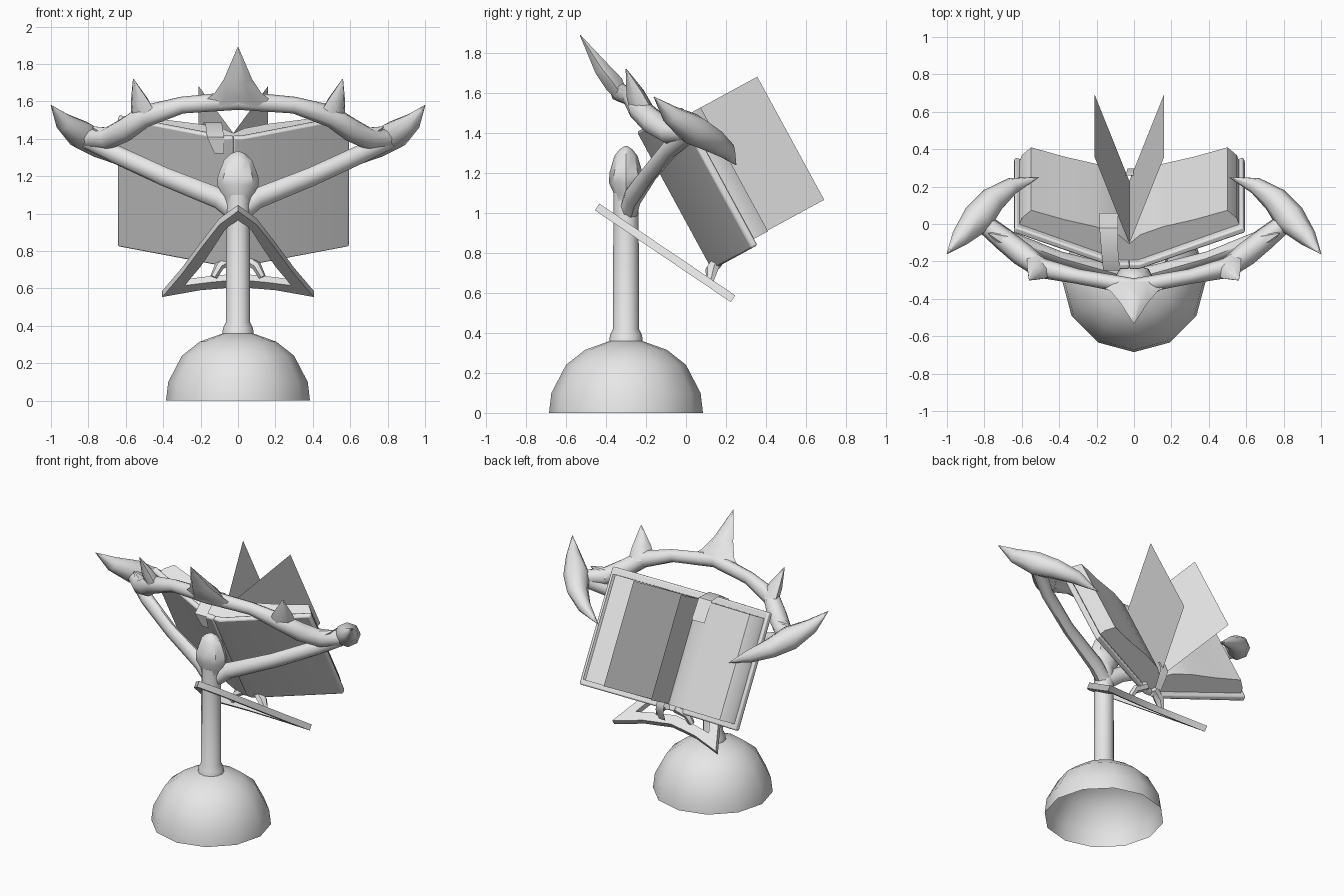
import bpy, bmesh, math
from mathutils import Vector

if "Cube" in bpy.data.objects:
    bpy.data.objects.remove(bpy.data.objects["Cube"])

mat = bpy.data.materials.new("light_grey")
mat.diffuse_color = (0.8, 0.8, 0.8, 1)
mat.use_nodes = True
mat.node_tree.nodes["Principled BSDF"].inputs["Base Color"].default_value = mat.diffuse_color


def make(name, verts, faces, smooth=40, bevel=0):
    me = bpy.data.meshes.new(name)
    me.from_pydata([tuple(v) for v in verts], [], faces)
    bm = bmesh.new()
    bm.from_mesh(me)
    bmesh.ops.remove_doubles(bm, verts=bm.verts, dist=0.0005)
    bmesh.ops.recalc_face_normals(bm, faces=bm.faces)
    bm.to_mesh(me)
    bm.free()
    me.materials.append(mat)
    ob = bpy.data.objects.new(name, me)
    bpy.context.collection.objects.link(ob)
    if bevel:
        m = ob.modifiers.new("bevel", 'BEVEL')
        m.width, m.segments = bevel, 2
    if smooth:
        bpy.ops.object.select_all(action='DESELECT')
        ob.select_set(True)
        bpy.context.view_layer.objects.active = ob
        bpy.ops.object.shade_smooth_by_angle(angle=math.radians(smooth))
    return ob


def rings_to_mesh(name, rings, cap=(True, True), smooth=40):
    n = len(rings[0])
    verts = [v for r in rings for v in r]
    faces = [(i * n + j, i * n + (j + 1) % n, (i + 1) * n + (j + 1) % n, (i + 1) * n + j)
             for i in range(len(rings) - 1) for j in range(n)]
    if cap[0]:
        faces.append(tuple(range(n)))
    if cap[1]:
        faces.append(tuple(range(len(verts) - n, len(verts))))
    return make(name, verts, faces, smooth)


def lathe(name, profile, sides, sx=1, flute=0, cap=(True, True), smooth=40):
    rings = []
    for r, z in profile:
        ring = []
        for k in range(sides):
            a = 2 * math.pi * k / sides
            rr = r * (1 - flute * (k % 2))
            ring.append((rr * sx * math.cos(a), -0.3 + rr * math.sin(a), z))
        rings.append(ring)
    return rings_to_mesh(name, rings, cap, smooth)


def loft(name, path, sides=8, smooth=50):
    """Tube along points (x, y, z, horizontal radius, other radius)."""
    pts = [Vector(p[:3]) for p in path]
    rings = []
    for i, p in enumerate(pts):
        t = (pts[min(i + 1, len(pts) - 1)] - pts[max(i - 1, 0)]).normalized()
        a = t.cross(Vector((0, 0, 1))).normalized()
        b = a.cross(t)
        ra, rb = max(path[i][3], 0.002), max(path[i][4], 0.002)
        rings.append([p + a * ra * math.cos(2 * math.pi * k / sides)
                      + b * rb * math.sin(2 * math.pi * k / sides) for k in range(sides)])
    return rings_to_mesh(name, rings, smooth=smooth)


def flip(path, s):
    return [(p[0] * s,) + tuple(p[1:]) for p in path]


# Stand: hollow dome base, pole and bud finial
lathe("dome_base", [(0.385, 0), (0.373, 0.1), (0.30, 0.24), (0.205, 0.315), (0.08, 0.36)],
      12, cap=(False, True))
lathe("pole", [(0.085, 0.35), (0.08, 0.39), (0.065, 0.42), (0.063, 1.1)], 12)
lathe("finial", [(0.05, 1.03), (0.058, 1.09), (0.085, 1.15), (0.083, 1.2),
                 (0.058, 1.285), (0.03, 1.32), (0.004, 1.335)], 8, sx=1.3)

# Crown arc with its spikes
half = [(0.8, 0.0, 1.40, .05, .05), (0.7, -0.08, 1.40, .06, .06), (0.6, -0.16, 1.45, .065, .065),
        (0.5, -0.235, 1.52, .055, .06), (0.3, -0.28, 1.58, .04, .045)]
loft("crown_arc", flip(half, -1) + [(0, -0.335, 1.605, .045, .05)] + flip(half[::-1], 1))
loft("centre_spike", [(0, -0.32, 1.585, .2, .04), (0, -0.36, 1.645, .125, .055),
                      (0, -0.42, 1.72, .075, .045), (0, -0.53, 1.89, 0, 0)], 6)

for s, side in ((-1, "left"), (1, "right")):
    loft(side + "_spike", flip([(0.5, -0.22, 1.51, .09, .05), (0.525, -0.255, 1.6, .06, .04),
                                (0.56, -0.3, 1.72, 0, 0)], s), 6)
    loft(side + "_small_spike", flip([(0.68, -0.09, 1.41, .06, .06),
                                      (0.78, -0.05, 1.465, 0, 0)], s), 6)
    # Crescent horn
    loft(side + "_horn", flip([(1, -.16, 1.58, 0, 0), (.93, -.075, 1.49, .05, .05),
                               (.835, .03, 1.42, .085, .08), (.755, .13, 1.365, .07, .065),
                               (.65, .205, 1.31, .045, .045), (.51, .25, 1.24, 0, 0)], s))
    # Arm rising from the pole to the horn
    loft(side + "_arm", flip([(0, -.29, 1.0, .05, .055), (.1, -.265, 1.08, .045, .055),
                              (.4, -.18, 1.2, .035, .05), (.66, -.08, 1.32, .04, .05),
                              (.82, .02, 1.4, .05, .05)], s))
    # Tab joining the frame to the book
    loft(side + "_tab", flip([(.03, .16, .76, .03, .03), (.1, .13, .72, .035, .025),
                              (.13, .12, .66, .02, .02)], s), 6)

# Sloping triangular frame
outer = [(0, 0), (.1, .13), (.2, .36), (.3, .6), (.405, .82), (.2, .755), (0, .725)]
inner = [(0, .085), (.07, .18), (.135, .36), (.2, .53), (.285, .71), (.15, .68), (0, .655)]


def frame_point(x, s, t):
    return (x, -.445 + .829 * s + .56 * t, 1.03 - .56 * s + .829 * t)


def full_loop(loop):
    return loop + [(-x, s) for x, s in loop[-2:0:-1]]


o, n = full_loop(outer), full_loop(inner)
rings = [[frame_point(x, s, t) for x, s in lp] for lp, t in
         ((o, -.02), (o, .02), (n, .02), (n, -.02), (o, -.02))]
rings_to_mesh("triangle_frame", rings, cap=(False, False), smooth=35)


# Open book: x across, v up the page, w away from the spine
def book(x, v, w):
    return (x - .025, .13 - .478 * v + .879 * w, .715 + .879 * v + .478 * w)


def extrude(name, profile, v0, v1, bevel=0):
    k = len(profile)
    verts = [book(x, v, w) for v in (v0, v1) for x, w in profile]
    faces = [(i, (i + 1) % k, k + (i + 1) % k, k + i) for i in range(k)]
    faces += [tuple(range(k)), tuple(range(k, 2 * k))]
    return make(name, verts, faces, 35, bevel)


for s, side in ((-1, "left"), (1, "right")):
    extrude(side + "_cover", [(s * x, w) for x, w in
                              [(0, 0), (.05, 0), (.62, .225), (.61, .262), (.05, .037), (0, .037)]],
            0, .785, 0.01)
    extrude(side + "_pages", [(s * x, w) for x, w in
                              [(0, .03), (.05, .03), (.59, .245), (.575, .29), (.525, .338),
                               (.35, .282), (.18, .238), (.06, .19), (0, .135)]], .036, .74)
    # Loose standing page
    make(side + "_loose_page", [book(0, .04, .135), book(s * .185, .04, .66),
                                book(s * .185, .74, .66), book(0, .74, .135)], [(0, 1, 2, 3)], 0)


# Ribbon marker, at the foot and over the top of the spine
def strip(name, rows):
    verts = [book(x, v, w) for a, b, v, w in rows for x in (a, b)]
    make(name, verts, [(2 * i, 2 * i + 1, 2 * i + 3, 2 * i + 2) for i in range(len(rows) - 1)])


strip("ribbon_foot", [(-.02, .04, .1, .2), (-.01, .05, .02, .2), (0, .06, -.02, .17),
                      (.01, .06, -.07, .1)])
strip("ribbon_top", [(-.16, -.06, .6, .245), (-.16, -.06, .75, .235), (-.15, -.06, .8, .13),
                     (-.14, -.05, .79, .0), (-.1, -.05, .7, -.02)])
